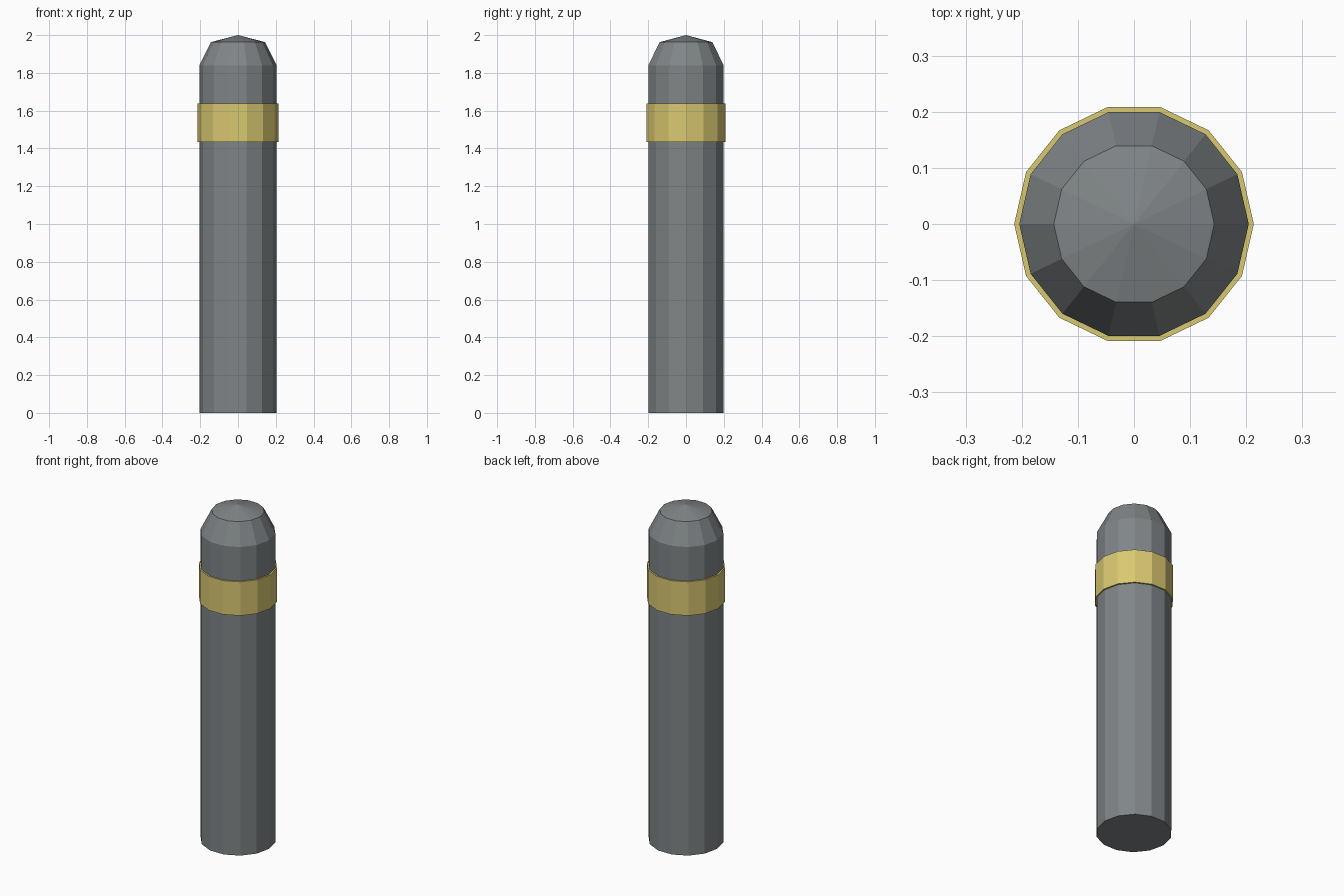
import bpy, bmesh, math

if "Cube" in bpy.data.objects:
    bpy.data.objects.remove(bpy.data.objects["Cube"])

SIDES = 14


def material(name, srgb):
    m = bpy.data.materials.new(name)
    lin = [((c / 255 + 0.055) / 1.055) ** 2.4 for c in srgb]
    m.diffuse_color = (*lin, 1.0)
    m.use_nodes = True
    m.node_tree.nodes["Principled BSDF"].inputs["Base Color"].default_value = m.diffuse_color
    return m


def lathe(name, profile, mat, closed=False):
    """Revolve (radius, z) points around z; radius 0 makes a pole."""
    bm = bmesh.new()
    rings = []
    for r, z in profile:
        if r == 0:
            rings.append([bm.verts.new((0, 0, z))] * SIDES)
        else:
            rings.append([bm.verts.new((r * math.cos(math.tau * i / SIDES),
                                        r * math.sin(math.tau * i / SIDES), z))
                          for i in range(SIDES)])
    pairs = list(zip(rings, rings[1:]))
    if closed:
        pairs.append((rings[-1], rings[0]))
    else:
        bm.faces.new(rings[0][::-1])
    for a, b in pairs:
        for i in range(SIDES):
            j = (i + 1) % SIDES
            bm.faces.new(dict.fromkeys((a[i], a[j], b[j], b[i])))
    bmesh.ops.recalc_face_normals(bm, faces=bm.faces)
    me = bpy.data.meshes.new(name)
    bm.to_mesh(me)
    bm.free()
    me.materials.append(mat)
    ob = bpy.data.objects.new(name, me)
    bpy.context.collection.objects.link(ob)
    return ob


grey = material("post grey", (128, 133, 135))
yellow = material("band yellow", (217, 200, 113))

# Post with bevelled shoulder and shallow pointed cap
lathe("post", [(0.2045, 0), (0.2045, 1.84), (0.143, 1.963), (0, 2.0)], grey)

# Raised band wrapped around the post
lathe("reflective_band", [(0.2135, 1.435), (0.2135, 1.637),
                          (0.2035, 1.637), (0.2035, 1.435)], yellow, closed=True)
